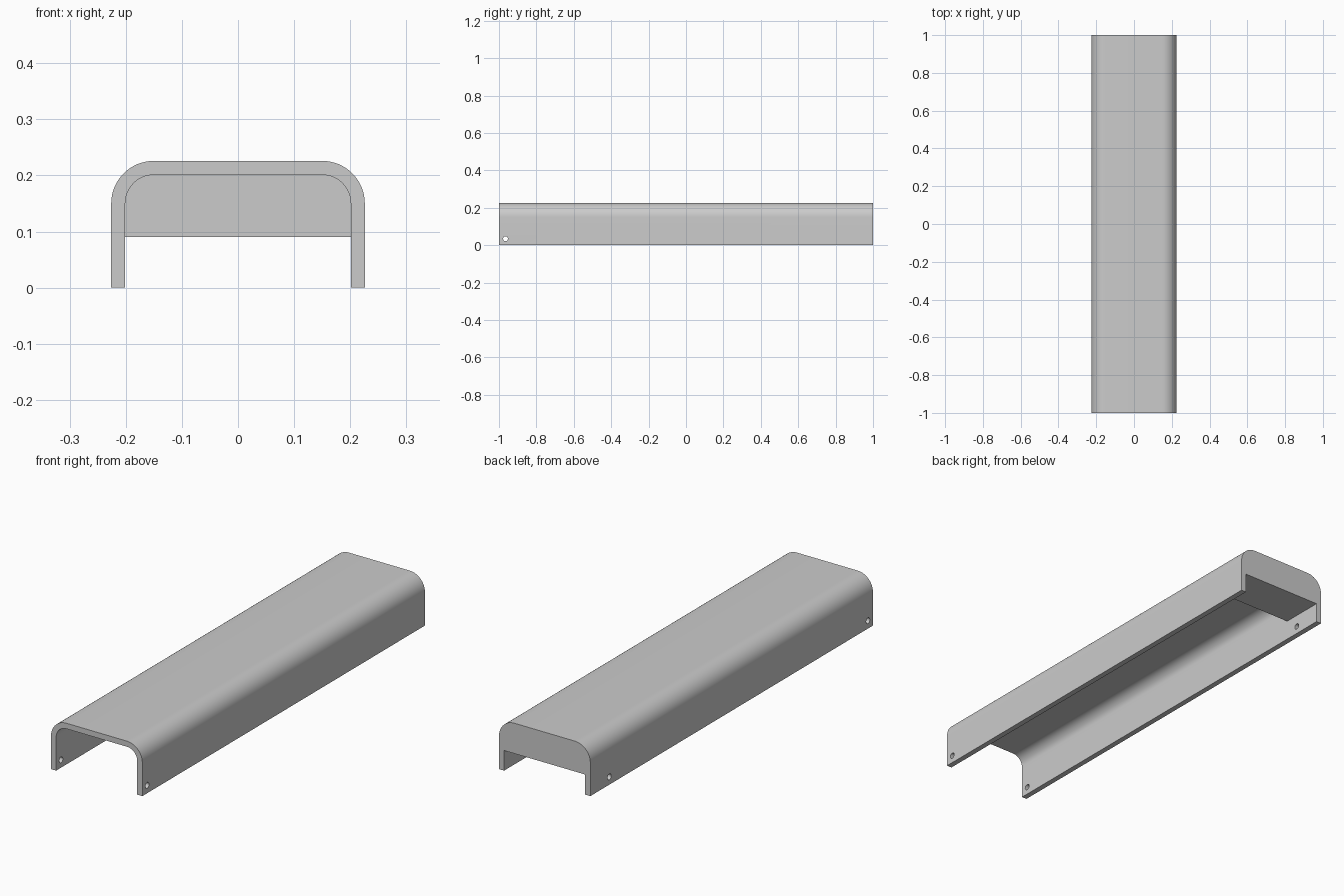
import bpy
import bmesh
from math import cos, sin, pi, radians
from mathutils import Matrix

default = bpy.data.objects.get("Cube")
if default:
    bpy.data.objects.remove(default, do_unlink=True)

HALF, INNER, CENTRE = 0.226, 0.201, 0.15   # outer and inner half width, bend centre
BLOCK_Z, BLOCK_DEPTH = 0.09, 0.2           # end block underside and depth
HOLE_R, HOLE_Z = 0.013, 0.035

grey = bpy.data.materials.new("plain grey")
grey.use_nodes = True
colour = (0.6, 0.6, 0.6, 1)
grey.diffuse_color = colour
grey.node_tree.nodes["Principled BSDF"].inputs["Base Color"].default_value = colour


def arch(half, bottom, steps=16):
    """Outline of an arch with rounded upper corners, from right foot to left foot."""
    r = half - CENTRE
    right = [(CENTRE + r * cos(a), CENTRE + r * sin(a))
             for a in (pi / 2 * i / steps for i in range(steps + 1))]
    right.insert(0, (half, bottom))
    return right + [(-x, z) for x, z in reversed(right)]


def add_object(name, bm):
    bmesh.ops.recalc_face_normals(bm, faces=bm.faces)
    mesh = bpy.data.meshes.new(name)
    bm.to_mesh(mesh)
    bm.free()
    mesh.materials.append(grey)
    obj = bpy.data.objects.new(name, mesh)
    bpy.context.collection.objects.link(obj)
    return obj


def extrude_profile(name, points, y0, y1):
    bm = bmesh.new()
    face = bm.faces.new([bm.verts.new((x, y0, z)) for x, z in points])
    new = bmesh.ops.extrude_face_region(bm, geom=[face])["geom"]
    verts = [v for v in new if isinstance(v, bmesh.types.BMVert)]
    bmesh.ops.translate(bm, verts=verts, vec=(0, y1 - y0, 0))
    if face.is_valid and len(bm.faces) == len(points) + 1:
        bm.faces.new(face.verts)
    return add_object(name, bm)


def combine(target, tool, operation):
    mod = target.modifiers.new(operation.title(), "BOOLEAN")
    mod.operation = operation
    mod.solver = "EXACT"
    mod.object = tool
    tool.hide_render = True
    bpy.context.view_layer.objects.active = target
    bpy.ops.object.modifier_apply(modifier=mod.name)
    bpy.data.objects.remove(tool, do_unlink=True)


# Bent channel cover, open below
cover = extrude_profile("channel_cover",
                        arch(HALF, 0) + arch(INNER, 0)[::-1], -1, 1)

# Solid block filling the upper part of the back end
block = extrude_profile("end_block", arch(INNER + 0.01, BLOCK_Z), 1 - BLOCK_DEPTH, 1)
combine(cover, block, "UNION")

# Fixing holes: both walls at the front, one wall near the back
for side, y in ((1, -0.965), (-1, -0.965), (-1, 0.865)):
    bm = bmesh.new()
    bmesh.ops.create_cone(bm, cap_ends=True, segments=24, radius1=HOLE_R,
                          radius2=HOLE_R, depth=0.1,
                          matrix=Matrix.Translation((side * HALF, y, HOLE_Z))
                          @ Matrix.Rotation(pi / 2, 4, "Y"))
    combine(cover, add_object("hole_cutter", bm), "DIFFERENCE")

# Smooth bends with crisp edges
bpy.ops.object.select_all(action="DESELECT")
cover.select_set(True)
bpy.context.view_layer.objects.active = cover
bpy.ops.object.shade_smooth_by_angle(angle=radians(30))
